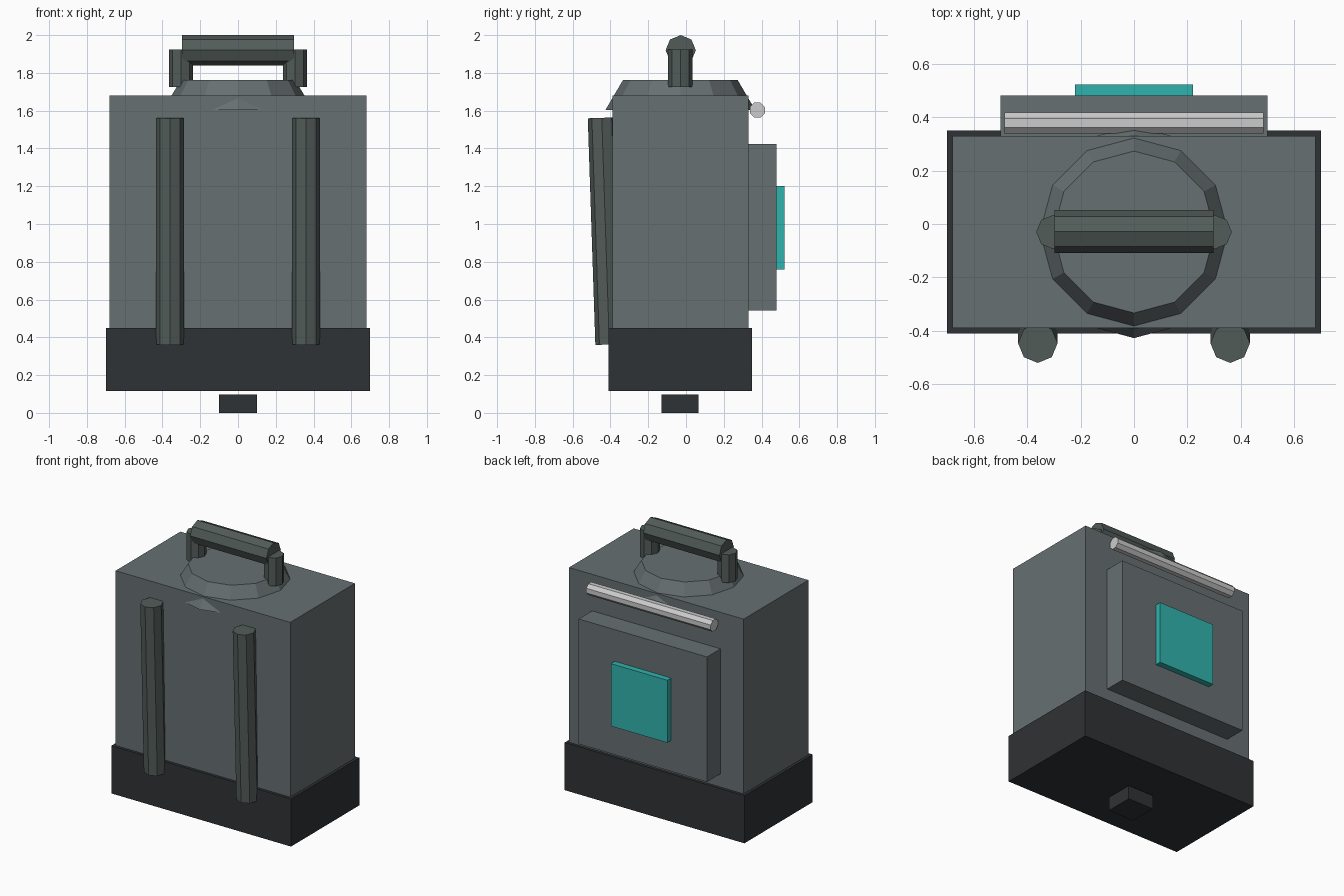
import bpy, math
from mathutils import Vector, Matrix

if "Cube" in bpy.data.objects:
    bpy.data.objects.remove(bpy.data.objects["Cube"])


def material(name, color):
    m = bpy.data.materials.new(name)
    m.diffuse_color = (*color, 1)
    m.use_nodes = True
    m.node_tree.nodes["Principled BSDF"].inputs["Base Color"].default_value = m.diffuse_color
    return m


BODY = material("slate_grey", (0.135, 0.16, 0.165))
STRAP = material("strap_grey", (0.085, 0.107, 0.10))
DARK = material("dark_grey", (0.028, 0.032, 0.035))
LIGHT = material("light_grey", (0.60, 0.63, 0.61))
TEAL = material("teal", (0.03, 0.45, 0.42))


def finish(name, mat):
    ob = bpy.context.object
    ob.name = ob.data.name = name
    ob.data.materials.append(mat)
    return ob


def box(name, lo, hi, mat):
    """Box spanning two opposite corners."""
    lo, hi = Vector(lo), Vector(hi)
    bpy.ops.mesh.primitive_cube_add(size=1)
    ob = finish(name, mat)
    ob.data.transform(Matrix.Translation((lo + hi) / 2) @ Matrix.Diagonal((*(hi - lo), 1)))
    return ob


def rod(name, a, b, r, mat, r2=None, sides=8, twist=0):
    """Faceted rod or cone from point a to point b."""
    a, b = Vector(a), Vector(b)
    d = b - a
    bpy.ops.mesh.primitive_cone_add(vertices=sides, radius1=r, radius2=r if r2 is None else r2,
                                    depth=d.length)
    ob = finish(name, mat)
    turn = Vector((0, 0, 1)).rotation_difference(d).to_matrix().to_4x4()
    ob.data.transform(Matrix.Translation((a + b) / 2) @ turn @ Matrix.Rotation(twist, 4, 'Z'))
    return ob


# Main body, dark base and small foot
box("body", (-0.68, -0.39, 0.15), (0.68, 0.33, 1.68), BODY)
box("base", (-0.70, -0.41, 0.115), (0.70, 0.35, 0.45), DARK)
box("foot", (-0.10, -0.13, 0), (0.10, 0.067, 0.097), DARK)

# Back pocket with teal patch
box("back_pocket", (-0.50, 0.30, 0.543), (0.50, 0.48, 1.423), BODY)
box("patch", (-0.22, 0.46, 0.76), (0.22, 0.522, 1.20), TEAL)

# Sloping lid sunk into the top
rod("lid", (0, -0.03, 1.603), (0, -0.03, 1.763), 0.397, BODY, r2=0.303, sides=12)

# Carry handle
rod("handle_grip", (-0.297, -0.028, 1.92), (0.297, -0.028, 1.92), 0.08, STRAP)

# Light bar across the back
rod("back_bar", (-0.485, 0.378, 1.603), (0.485, 0.378, 1.603), 0.043, LIGHT,
    twist=math.pi / 8)

# Handle posts and leaning front straps on both sides
for side, s in (("left", -1), ("right", 1)):
    rod(f"handle_post_{side}", (s * 0.302, -0.03, 1.725), (s * 0.302, -0.03, 1.923), 0.064, STRAP)
    rod(f"strap_{side}", (s * 0.36, -0.406, 0.362), (s * 0.36, -0.446, 1.562), 0.074, STRAP)
